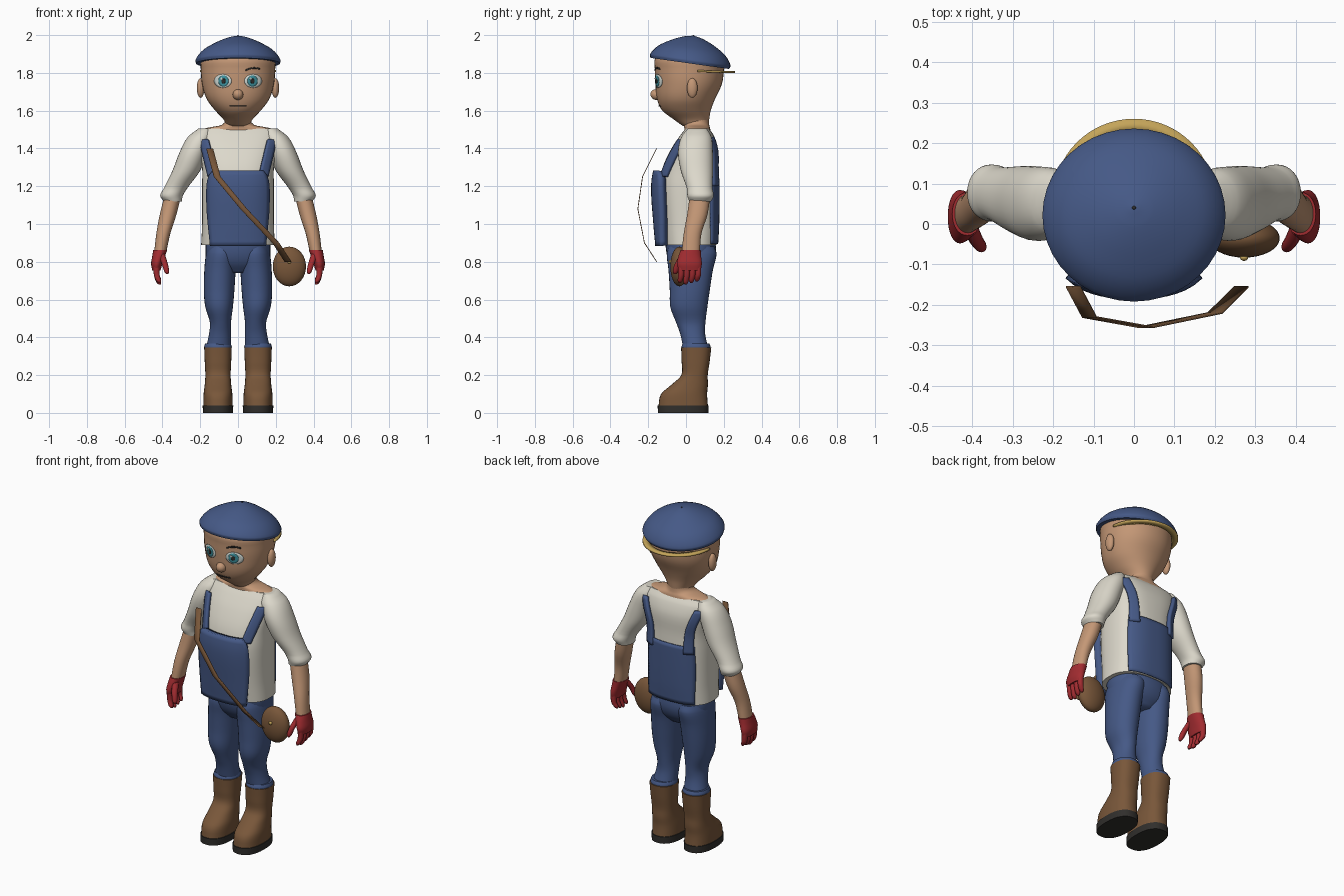
import bpy, bmesh, math
from mathutils import Vector

if "Cube" in bpy.data.objects:
    bpy.data.objects.remove(bpy.data.objects["Cube"])


def material(name, r, g, b):
    m = bpy.data.materials.new(name)
    m.use_nodes = True
    m.diffuse_color = (r, g, b, 1)
    bsdf = m.node_tree.nodes["Principled BSDF"]
    bsdf.inputs["Base Color"].default_value = (r, g, b, 1)
    bsdf.inputs["Roughness"].default_value = 0.8
    return m


BLUE = material("denim blue", 0.06, 0.1, 0.24)
CREAM = material("cream cloth", 0.72, 0.69, 0.6)
SKIN = material("skin", 0.55, 0.31, 0.18)
BROWN = material("brown leather", 0.19, 0.095, 0.042)
DARK = material("dark rubber", 0.03, 0.028, 0.025)
RED = material("glove red", 0.36, 0.025, 0.03)
GOLD = material("gold", 0.55, 0.37, 0.1)
TEAL = material("iris teal", 0.05, 0.3, 0.36)
WHITE = material("eye white", 0.65, 0.72, 0.68)


def make(name, verts, faces, mat, angle=50, thick=0):
    mesh = bpy.data.meshes.new(name)
    mesh.from_pydata(verts, [], faces)
    bm = bmesh.new()
    bm.from_mesh(mesh)
    bmesh.ops.recalc_face_normals(bm, faces=bm.faces)
    bm.to_mesh(mesh)
    bm.free()
    mesh.materials.append(mat)
    ob = bpy.data.objects.new(name, mesh)
    bpy.context.collection.objects.link(ob)
    bpy.ops.object.select_all(action="DESELECT")
    ob.select_set(True)
    bpy.context.view_layer.objects.active = ob
    bpy.ops.object.shade_smooth_by_angle(angle=math.radians(angle))
    if thick:
        mod = ob.modifiers.new("Thickness", "SOLIDIFY")
        mod.thickness, mod.offset = thick, 0
    return ob


def section(rows, z):
    """Smoothly interpolate rows of (height, values...) at a height."""
    k = 0
    while k < len(rows) - 2 and z > rows[k + 1][0]:
        k += 1

    def slope(i, c):
        a, b = rows[max(i - 1, 0)], rows[min(i + 1, len(rows) - 1)]
        return (b[c] - a[c]) / (b[0] - a[0])
    p, q = rows[k], rows[k + 1]
    h = q[0] - p[0]
    t = min(max((z - p[0]) / h, 0), 1)
    s = t * t * (3 - 2 * t)
    return [p[c] * (1 - s) + q[c] * s + h * t * (1 - t)
            * ((1 - t) * slope(k, c) - t * slope(k + 1, c)) for c in range(1, len(p))]


def loft(name, rows, mat, n=2.1, sides=32, steps=4, mirror=1, angle=50):
    """Skin horizontal rings given as (z, centre x, centre y, radius x, radius y)."""
    rows = sorted(rows)
    heights = [a[0] + (b[0] - a[0]) * i / steps for a, b in zip(rows, rows[1:]) for i in range(steps)]
    heights.append(rows[-1][0])
    verts, faces = [], []
    for z in heights:
        cx, cy, rx, ry = section(rows, z)
        for i in range(sides):
            a = math.tau * i / sides
            c, s = math.cos(a), math.sin(a)
            verts.append(((cx + rx * math.copysign(abs(c) ** (2 / n), c)) * mirror,
                          cy + ry * math.copysign(abs(s) ** (2 / n), s), z))
    for j in range(len(heights) - 1):
        for i in range(sides):
            k = (i + 1) % sides
            faces.append((j * sides + i, j * sides + k, (j + 1) * sides + k, (j + 1) * sides + i))
    faces += [tuple(range(sides)), tuple(range(len(verts) - sides, len(verts)))]
    return make(name, verts, faces, mat, angle)


def on_surface(rows, n, x, z, side, off):
    cx, cy, rx, ry = section(rows, z)
    u = min(abs(x - cx) / rx, 0.99)
    return (x, cy + side * (ry * (1 - u ** n) ** (1 / n) + off), z)


def panel(name, body, n, edges, mat, side=-1, off=0.01, thick=0.02, nx=16, nz=16):
    """Sheet following a lofted body; edges are (z, left x, right x)."""
    edges = sorted(edges)
    verts = []
    for j in range(nz + 1):
        z = edges[0][0] + (edges[-1][0] - edges[0][0]) * j / nz
        a, b = section(edges, z)
        verts += [on_surface(body, n, a + (b - a) * i / nx, z, side, off) for i in range(nx + 1)]
    w = nx + 1
    faces = [(j * w + i, j * w + i + 1, j * w + w + i + 1, j * w + w + i)
             for j in range(nz) for i in range(nx)]
    return make(name, verts, faces, mat, thick=thick)


def decal(name, cx, cz, rx, rz, off, mat, rings=4, sides=24):
    """Thin oval plate following the face."""
    verts = [on_surface(HEAD, 2.1, cx, cz, -1, off)]
    faces = []
    for r in range(1, rings + 1):
        for i in range(sides):
            a = math.tau * i / sides
            verts.append(on_surface(HEAD, 2.1, cx + rx * r / rings * math.cos(a),
                                    cz + rz * r / rings * math.sin(a), -1, off))
    for i in range(sides):
        k = (i + 1) % sides
        faces.append((0, 1 + i, 1 + k))
        for r in range(rings - 1):
            b = 1 + r * sides
            faces.append((b + i, b + k, b + sides + k, b + sides + i))
    return make(name, verts, faces, mat, thick=0.003)


def ball(name, loc, size, mat):
    bpy.ops.mesh.primitive_uv_sphere_add(segments=32, ring_count=16, location=loc)
    ob = bpy.context.object
    ob.name, ob.scale = name, size
    ob.data.materials.append(mat)
    bpy.ops.object.shade_smooth()
    return ob


# Head, neck and face
HEAD = [(1.52, 0, 0.05, 0.06, 0.068), (1.555, 0, 0.028, 0.078, 0.095), (1.6, 0, 0.003, 0.12, 0.128),
        (1.66, 0, 0, 0.165, 0.153), (1.74, 0, 0.014, 0.19, 0.176), (1.82, 0, 0.018, 0.197, 0.183),
        (1.88, 0, 0.02, 0.192, 0.182), (1.92, 0, 0.025, 0.14, 0.13)]
loft("head", HEAD, SKIN, sides=40)
loft("neck", [(1.48, 0, 0.06, 0.2, 0.07), (1.505, 0, 0.06, 0.18, 0.068),
              (1.525, 0, 0.055, 0.085, 0.068), (1.57, 0, 0.05, 0.068, 0.07)], SKIN)
ball("nose", (0, -0.158, 1.685), (0.028, 0.031, 0.028), SKIN).rotation_euler.x = -0.4
panel("mouth", HEAD, 2.1, [(1.622, -0.045, 0.045), (1.627, -0.045, 0.045)], DARK,
      off=0.002, thick=0.004, nz=1)
for s, label in ((1, "left"), (-1, "right")):
    ball(label + "_ear", (s * 0.198, 0.033, 1.72), (0.02, 0.028, 0.052), SKIN)
    decal(label + "_eye_white", s * 0.08, 1.757, 0.046, 0.036, 0.002, WHITE)
    decal(label + "_iris", s * 0.077, 1.757, 0.027, 0.029, 0.004, TEAL)
    decal(label + "_pupil", s * 0.077, 1.757, 0.011, 0.013, 0.006, DARK)
    decal(label + "_eye_glint", s * 0.077 - 0.01, 1.769, 0.006, 0.006, 0.008, WHITE)
brow = [(0.04 + 0.075 * i / 8, 1.808 + 0.018 * math.sin(math.pi * (0.1 + 0.08 * i))) for i in range(9)]
make("left_brow", [on_surface(HEAD, 2.1, x, z + d, -1, 0.004) for x, z in brow for d in (-0.004, 0.004)],
     [(2 * i, 2 * i + 1, 2 * i + 3, 2 * i + 2) for i in range(8)], DARK, thick=0.004)

# Cap with its band at the back
cap = loft("cap", [(0, 0, 0, 0.222, 0.21), (0.02, 0, 0, 0.225, 0.215), (0.07, 0, 0, 0.185, 0.178),
                   (0.11, 0, 0, 0.118, 0.115), (0.138, 0, 0, 0.05, 0.05), (0.148, 0, 0, 0.004, 0.004)],
           BLUE, n=2, sides=40)
cap.location = (0, 0.02, 1.85)
cap.rotation_euler.x = math.radians(-8)
ball("cap_stem", (0, 0.04, 1.995), (0.005, 0.005, 0.005), DARK)
arc = [math.pi * i / 32 for i in range(33)]
make("cap_band", [(r * math.cos(a), 0.06 + r * math.sin(a), 1.81 - 0.006 * math.sin(a))
                  for a in arc for r in (0.165, 0.2)],
     [(2 * i, 2 * i + 1, 2 * i + 3, 2 * i + 2) for i in range(32)], GOLD, thick=0.01)

# Shirt, bib, back panel and braces
TORSO = [(0.89, 0, 0.022, 0.195, 0.14), (1.0, 0, 0.02, 0.19, 0.148), (1.2, 0, 0.015, 0.19, 0.155),
         (1.3, 0, 0.022, 0.19, 0.145), (1.4, 0, 0.045, 0.205, 0.122), (1.47, 0, 0.058, 0.212, 0.088),
         (1.505, 0, 0.06, 0.195, 0.062)]
loft("shirt", TORSO, CREAM, n=2.6, sides=48)
panel("bib", TORSO, 2.6, [(0.885, -0.14, 0.14), (1.1, -0.155, 0.155), (1.24, -0.15, 0.15),
                          (1.28, -0.125, 0.125)], BLUE, off=0.025, thick=0.04)
panel("back_panel", TORSO, 2.6, [(0.895, -0.15, 0.15), (1.1, -0.155, 0.155), (1.24, -0.15, 0.15)],
      BLUE, side=1, off=0.003, thick=0.01)
for s, label in ((1, "left"), (-1, "right")):
    panel(label + "_front_brace", TORSO, 2.6, [(1.25, s * 0.11, s * 0.155), (1.445, s * 0.155, s * 0.2)],
          BLUE, nx=4)
    panel(label + "_back_brace", TORSO, 2.6, [(1.2, s * 0.1, s * 0.15), (1.33, s * 0.11, s * 0.155),
          (1.46, s * 0.155, s * 0.2)], BLUE, side=1, nx=4)

# Hips
loft("hips", [(0.74, 0, 0.03, 0.07, 0.07), (0.79, 0, 0.03, 0.155, 0.112), (0.85, 0, 0.028, 0.172, 0.132),
              (0.93, 0, 0.02, 0.168, 0.13)], BLUE, n=2.3)

# Limbs, built once for each side
for s, label in ((1, "left"), (-1, "right")):
    def part(name, rows, mat, **kw):
        return loft(label + "_" + name, rows, mat, mirror=s, **kw)
    part("leg", [(0.35, 0.102, 0.05, 0.066, 0.066), (0.42, 0.095, 0.035, 0.058, 0.066),
                 (0.48, 0.093, 0.025, 0.056, 0.078), (0.56, 0.1, 0.015, 0.073, 0.098),
                 (0.65, 0.1, 0.02, 0.081, 0.106), (0.76, 0.095, 0.025, 0.083, 0.118),
                 (0.84, 0.088, 0.03, 0.082, 0.132), (0.88, 0.085, 0.03, 0.075, 0.12)], BLUE)
    part("cuff", [(0.335, 0.106, 0.053, 0.07, 0.074), (0.35, 0.106, 0.053, 0.073, 0.077),
                  (0.367, 0.106, 0.053, 0.068, 0.07)], BLUE)
    part("boot", [(0.035, 0.106, -0.015, 0.077, 0.131), (0.1, 0.106, -0.01, 0.076, 0.122),
                  (0.15, 0.106, 0.02, 0.07, 0.096), (0.2, 0.106, 0.045, 0.067, 0.07),
                  (0.27, 0.106, 0.051, 0.07, 0.074), (0.345, 0.106, 0.054, 0.073, 0.08)], BROWN, n=2.4)
    part("sole", [(0, 0.106, -0.015, 0.08, 0.134), (0.04, 0.106, -0.015, 0.081, 0.135)], DARK, n=2.4)
    part("sleeve", [(1.12, 0.345, 0.075, 0.048, 0.058), (1.15, 0.352, 0.077, 0.06, 0.07),
                    (1.19, 0.33, 0.072, 0.062, 0.068), (1.28, 0.275, 0.058, 0.073, 0.085),
                    (1.38, 0.235, 0.05, 0.074, 0.092), (1.46, 0.2, 0.055, 0.066, 0.08),
                    (1.505, 0.175, 0.06, 0.035, 0.05)], CREAM)
    part("forearm", [(0.85, 0.412, 0.025, 0.032, 0.048), (0.95, 0.395, 0.035, 0.037, 0.047),
                     (1.05, 0.37, 0.06, 0.044, 0.054), (1.16, 0.343, 0.075, 0.044, 0.054)], SKIN)
    part("glove", [(0.755, 0.432, 0.02, 0.022, 0.058), (0.79, 0.43, 0.018, 0.03, 0.066),
                   (0.83, 0.42, 0.02, 0.034, 0.06), (0.862, 0.412, 0.025, 0.037, 0.053)], RED)
    for i in range(4):
        y, tip = -0.026 + 0.03 * i, 0.68 + 0.008 * abs(i - 1)
        part("finger_%d" % (i + 1), [(tip, 0.415, y - 0.006, 0.006, 0.006), (tip + 0.012, 0.42, y - 0.005, 0.013, 0.013),
             (0.73, 0.43, y, 0.015, 0.015), (0.78, 0.432, y, 0.017, 0.017)], RED, sides=12)
    part("thumb", [(0.735, 0.375, -0.058, 0.006, 0.006), (0.748, 0.377, -0.056, 0.013, 0.014),
                   (0.79, 0.388, -0.042, 0.016, 0.017), (0.84, 0.405, -0.008, 0.018, 0.022)], RED, sides=12)

# Pouch and its shoulder strap
ball("pouch", (0.272, -0.035, 0.775), (0.088, 0.048, 0.105), BROWN)
ball("pouch_button", (0.272, -0.083, 0.8), (0.01, 0.008, 0.01), GOLD)
path = [Vector(p) for p in ((-0.15, -0.155, 1.4), (-0.11, -0.23, 1.25), (0.03, -0.255, 1.08),
                            (0.2, -0.22, 0.9), (0.265, -0.155, 0.8))]
make("pouch_strap", [p + Vector((d, 0, 0)) for p in path for d in (-0.018, 0.018)],
     [(2 * i, 2 * i + 1, 2 * i + 3, 2 * i + 2) for i in range(4)], BROWN, angle=5, thick=0.004)
